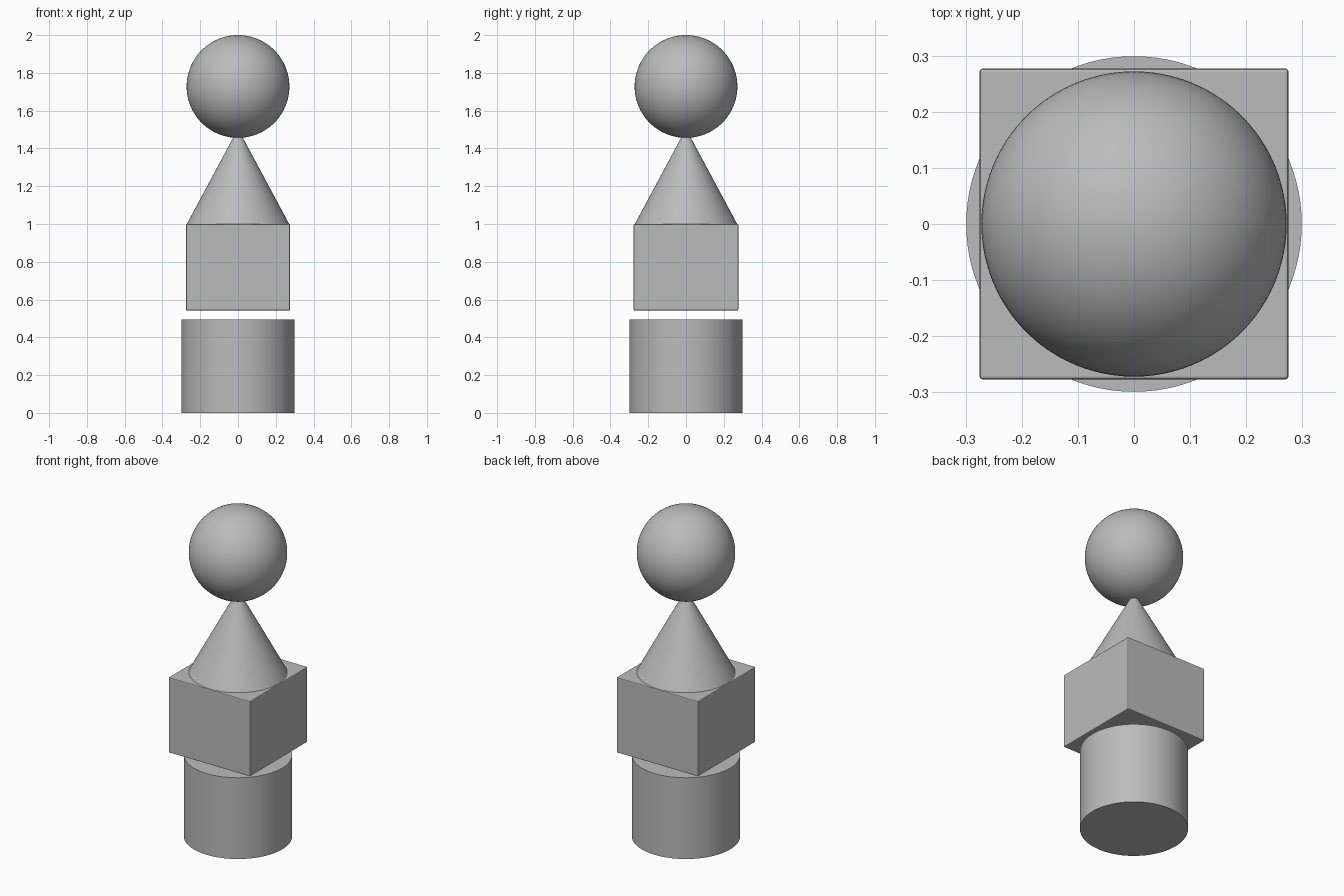
import bpy
import math

if "Cube" in bpy.data.objects:
    bpy.data.objects.remove(bpy.data.objects["Cube"])

grey = bpy.data.materials.new("plain grey")
grey.diffuse_color = (0.5, 0.5, 0.5, 1)
grey.use_nodes = True
grey.node_tree.nodes["Principled BSDF"].inputs["Base Color"].default_value = grey.diffuse_color


def finish(name, smooth=True):
    ob = bpy.context.object
    ob.name = name
    ob.data.materials.append(grey)
    if smooth:
        bpy.ops.object.shade_smooth_by_angle(angle=math.radians(30))
    return ob


# Cylinder at the bottom
bpy.ops.mesh.primitive_cylinder_add(vertices=96, radius=0.299, depth=0.495,
                                    location=(0, 0, 0.2475))
finish("base_cylinder")

# Floating block with slightly softened edges
bpy.ops.mesh.primitive_cube_add(size=1, location=(0, 0, 0.771))
block = bpy.context.object
block.scale = (0.55, 0.554, 0.458)
bpy.ops.object.transform_apply(location=False, rotation=False, scale=True)
finish("middle_block", smooth=False)
bevel = block.modifiers.new("soft edges", "BEVEL")
bevel.width = 0.005
bevel.segments = 2

# Cone whose narrow tip meets the ball
bpy.ops.mesh.primitive_cone_add(vertices=96, radius1=0.271, radius2=0.024,
                                depth=0.46, location=(0, 0, 1.23))
finish("cone")

# Ball on top
bpy.ops.mesh.primitive_uv_sphere_add(segments=96, ring_count=48, radius=0.272,
                                     location=(0, 0, 1.728))
finish("top_ball")
